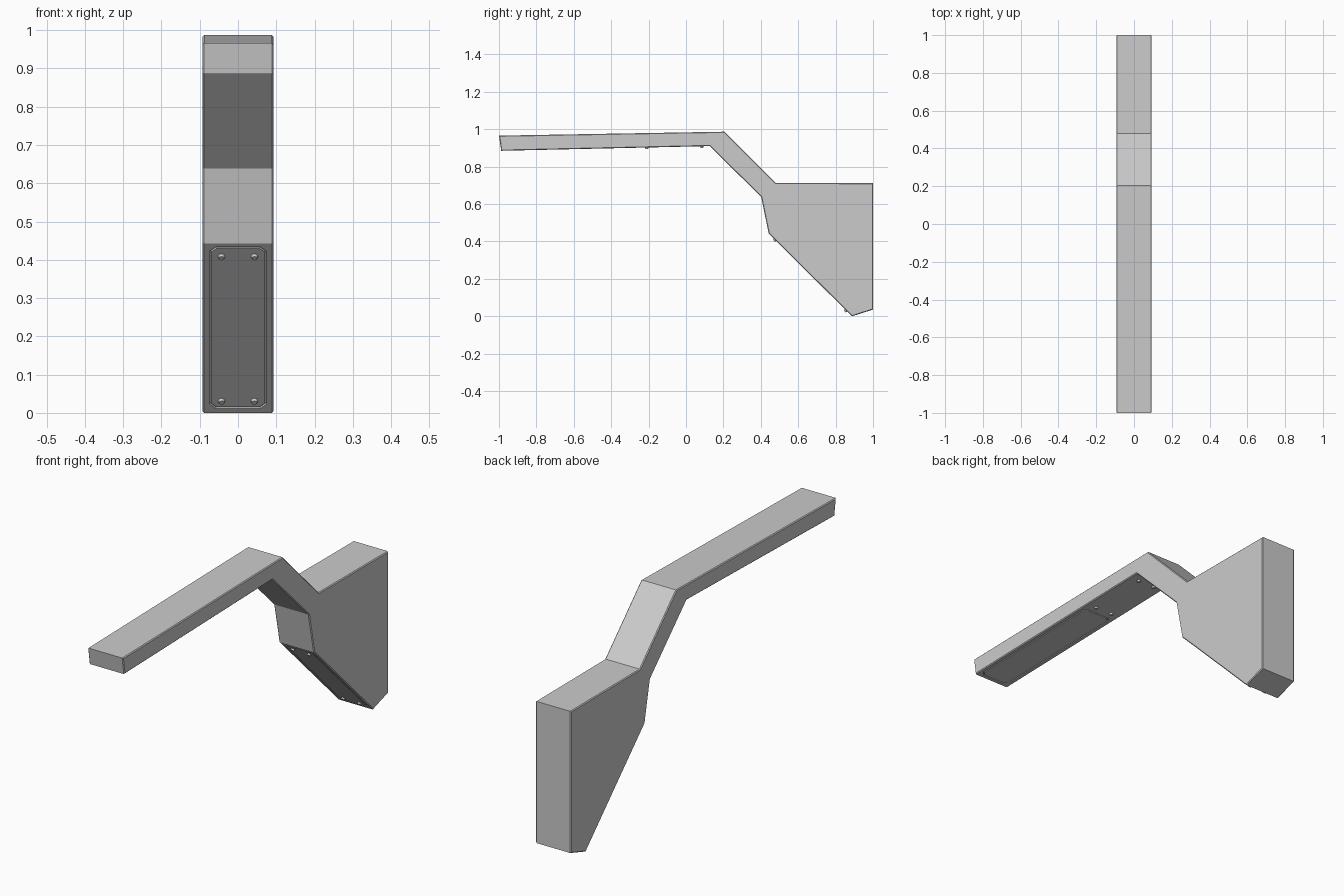
import bpy, bmesh
from mathutils import Vector, Matrix

if "Cube" in bpy.data.objects:
    bpy.data.objects.remove(bpy.data.objects["Cube"])

HALF = 0.093

# Side outline (y, z)
OUTLINE = [(-1.0, 0.966), (0.205, 0.987), (0.478, 0.714), (1.0, 0.712),
           (1.0, 0.036), (0.887, 0.0), (0.442, 0.443), (0.402, 0.638),
           (0.127, 0.910), (-0.988, 0.885)]


def finish(bm, name):
    bmesh.ops.recalc_face_normals(bm, faces=bm.faces[:])
    mesh = bpy.data.meshes.new(name)
    bm.to_mesh(mesh)
    bm.free()
    obj = bpy.data.objects.new(name, mesh)
    bpy.context.collection.objects.link(obj)
    return obj


def face_frame(a, b):
    """Frame on an outline edge: x across, y from a to b, z outward."""
    t = Vector((0, b[0] - a[0], b[1] - a[1]))
    length = t.length
    t.normalize()
    x = Vector((1, 0, 0))
    m = Matrix((x, t, x.cross(t))).transposed().to_4x4()
    m.translation = (0, a[0], a[1])
    return m, length


def groove_cutter(name, m, y0, y1, half):
    """Ring with clipped corners and sloped walls."""
    bm = bmesh.new()
    rings = []
    for inset, h in ((0, 0.004), (0.002, -0.005), (0.005, -0.005), (0.007, 0.004)):
        w, lo, hi, c = half - inset, y0 + inset, y1 - inset, 0.018 - inset * 0.6
        pts = [(w, lo + c), (w, hi - c), (w - c, hi), (c - w, hi),
               (-w, hi - c), (-w, lo + c), (c - w, lo), (w - c, lo)]
        rings.append([bm.verts.new(m @ Vector((x, y, h))) for x, y in pts])
    for r in range(4):
        p, q = rings[r], rings[(r + 1) % 4]
        for i in range(8):
            j = (i + 1) % 8
            bm.faces.new((p[i], p[j], q[j], q[i]))
    obj = finish(bm, name)
    obj.hide_render = True
    obj.hide_viewport = True
    return obj


def screws(name, m, rows):
    """Low button heads in mirrored pairs."""
    bm = bmesh.new()
    for y in rows:
        for x in (-0.043, 0.043):
            bmesh.ops.create_cone(bm, cap_ends=True, segments=12, radius1=0.010,
                                  radius2=0.007, depth=0.010,
                                  matrix=m @ Matrix.Translation((x, y, 0.003)))
    return finish(bm, name)


# Main bracket body
bm = bmesh.new()
side = bm.faces.new([bm.verts.new((-HALF, y, z)) for y, z in OUTLINE])
ext = bmesh.ops.extrude_face_region(bm, geom=[side])
bmesh.ops.translate(bm, vec=(2 * HALF, 0, 0),
                    verts=[v for v in ext["geom"] if isinstance(v, bmesh.types.BMVert)])
bmesh.ops.recalc_face_normals(bm, faces=bm.faces[:])
rim = [e for e in bm.edges if abs(e.verts[0].co.x - e.verts[1].co.x) < 1e-5]
bmesh.ops.bevel(bm, geom=rim, offset=0.004, segments=1, affect='EDGES')
body = finish(bm, "bracket_body")

# Sloped underside and arm underside frames
slope, slope_len = face_frame(OUTLINE[5], OUTLINE[6])
arm, arm_len = face_frame(OUTLINE[8], OUTLINE[9])

# Grooves that outline the two cover panels
for cutter in (groove_cutter("slope_panel_groove", slope, 0.015, slope_len - 0.012, 0.076),
               groove_cutter("arm_panel_groove", arm, 0.375, arm_len - 0.015, 0.076)):
    mod = body.modifiers.new(cutter.name, 'BOOLEAN')
    mod.operation = 'DIFFERENCE'
    mod.solver = 'EXACT'
    mod.object = cutter

# Screw heads
screws("slope_screws", slope, (0.045, slope_len - 0.048))
screws("arm_screws", arm, (0.042, 0.337))
